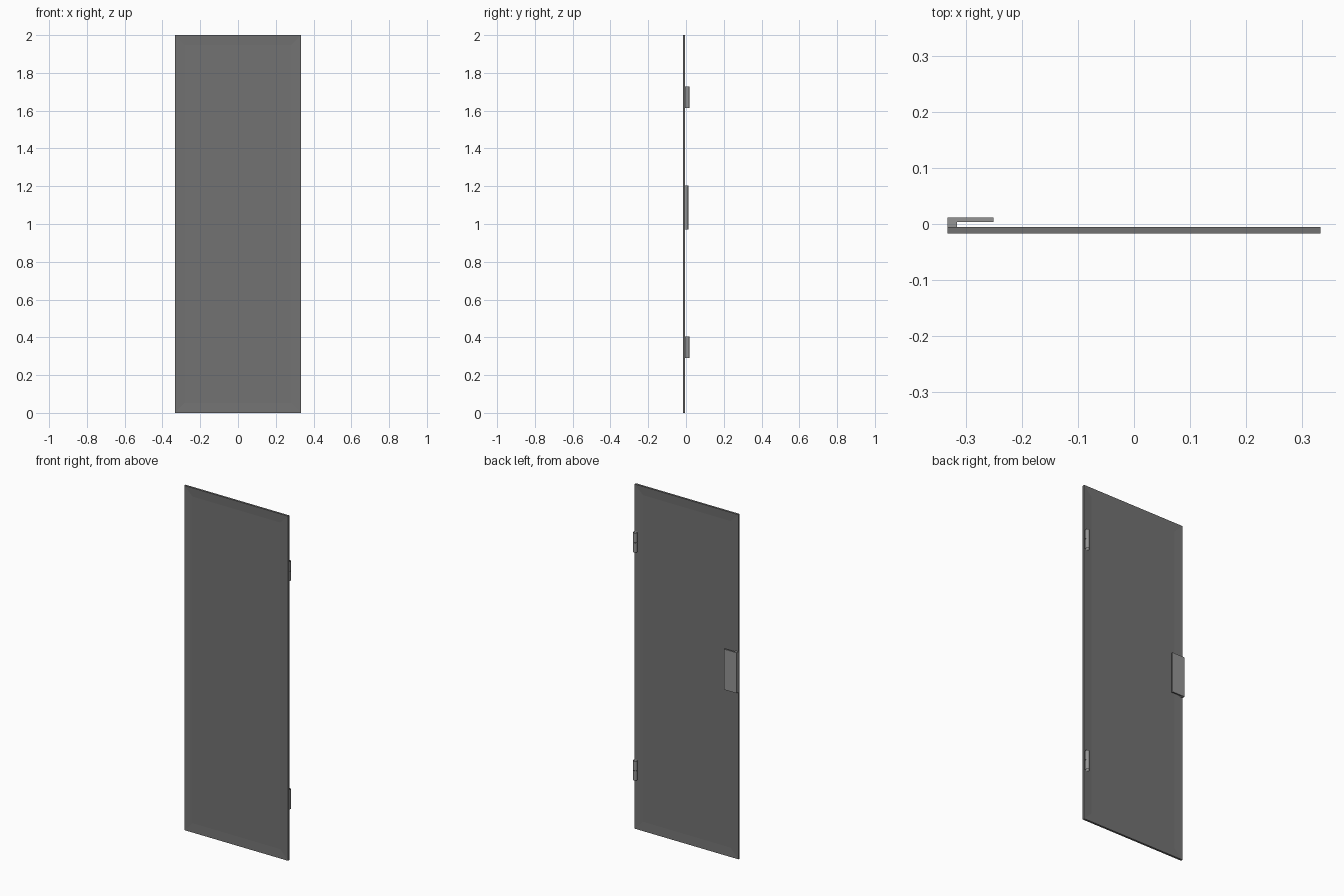
import bpy, bmesh
from math import pi
from mathutils import Matrix, Vector

old = bpy.data.objects.get("Cube")
if old:
    bpy.data.objects.remove(old, do_unlink=True)


def material(name, value):
    mat = bpy.data.materials.new(name)
    mat.use_nodes = True
    color = (value, value, value, 1)
    mat.diffuse_color = color
    mat.node_tree.nodes["Principled BSDF"].inputs["Base Color"].default_value = color
    return mat


dark_grey = material("dark grey", 0.17)
light_grey = material("light grey", 0.3)


def add_object(name, bm, mat):
    mesh = bpy.data.meshes.new(name)
    bm.to_mesh(mesh)
    bm.free()
    mesh.materials.append(mat)
    obj = bpy.data.objects.new(name, mesh)
    bpy.context.collection.objects.link(obj)
    return obj


def box(low, high):
    bm = bmesh.new()
    low, high = Vector(low), Vector(high)
    place = Matrix.Translation((low + high) / 2) @ Matrix.Diagonal((*(high - low), 1))
    bmesh.ops.create_cube(bm, size=1, matrix=place)
    return bm


# Door slab with a shallow sunken panel on each side
BACK = -0.005
HALF = 0.333
bm = box((-HALF, -0.017, 0), (HALF, BACK, 2))
for side in (-1, 1):
    face = max(bm.faces, key=lambda f: f.normal.y * side)
    bmesh.ops.inset_region(bm, faces=[face], thickness=0.052, use_even_offset=True)
    bmesh.ops.translate(bm, verts=face.verts[:], vec=(0, -side * 0.003, 0))
add_object("door_panel", bm, dark_grey)

# L-shaped pull handle, extruded upward from its profile
profile = [(-HALF, BACK), (-0.316, BACK), (-0.316, 0.004),
           (-0.251, 0.004), (-0.251, 0.012), (-HALF, 0.012)]
bm = bmesh.new()
base = bm.faces.new([bm.verts.new((x, y, 0.97)) for x, y in profile])
top = bmesh.ops.extrude_face_region(bm, geom=[base])["geom"]
bmesh.ops.translate(bm, vec=(0, 0, 0.235),
                    verts=[v for v in top if isinstance(v, bmesh.types.BMVert)])
bmesh.ops.recalc_face_normals(bm, faces=bm.faces[:])
add_object("pull_handle", bm, light_grey)

# Two hinges, each made of two open knuckles
RADIUS = 0.0113
KNUCKLE = 0.0565
for place, bottom in (("lower", 0.291), ("upper", 1.615)):
    for index, part in enumerate(("bottom", "top")):
        z = bottom + KNUCKLE / 2 + index * (KNUCKLE + 0.001)
        bm = bmesh.new()
        bmesh.ops.create_cone(bm, cap_ends=False, segments=32, radius1=RADIUS,
                              radius2=RADIUS, depth=KNUCKLE,
                              matrix=Matrix.Translation((0.321, BACK + RADIUS, z)))
        for face in bm.faces:
            face.smooth = True
        add_object(f"{place}_hinge_{part}_knuckle", bm, light_grey)
